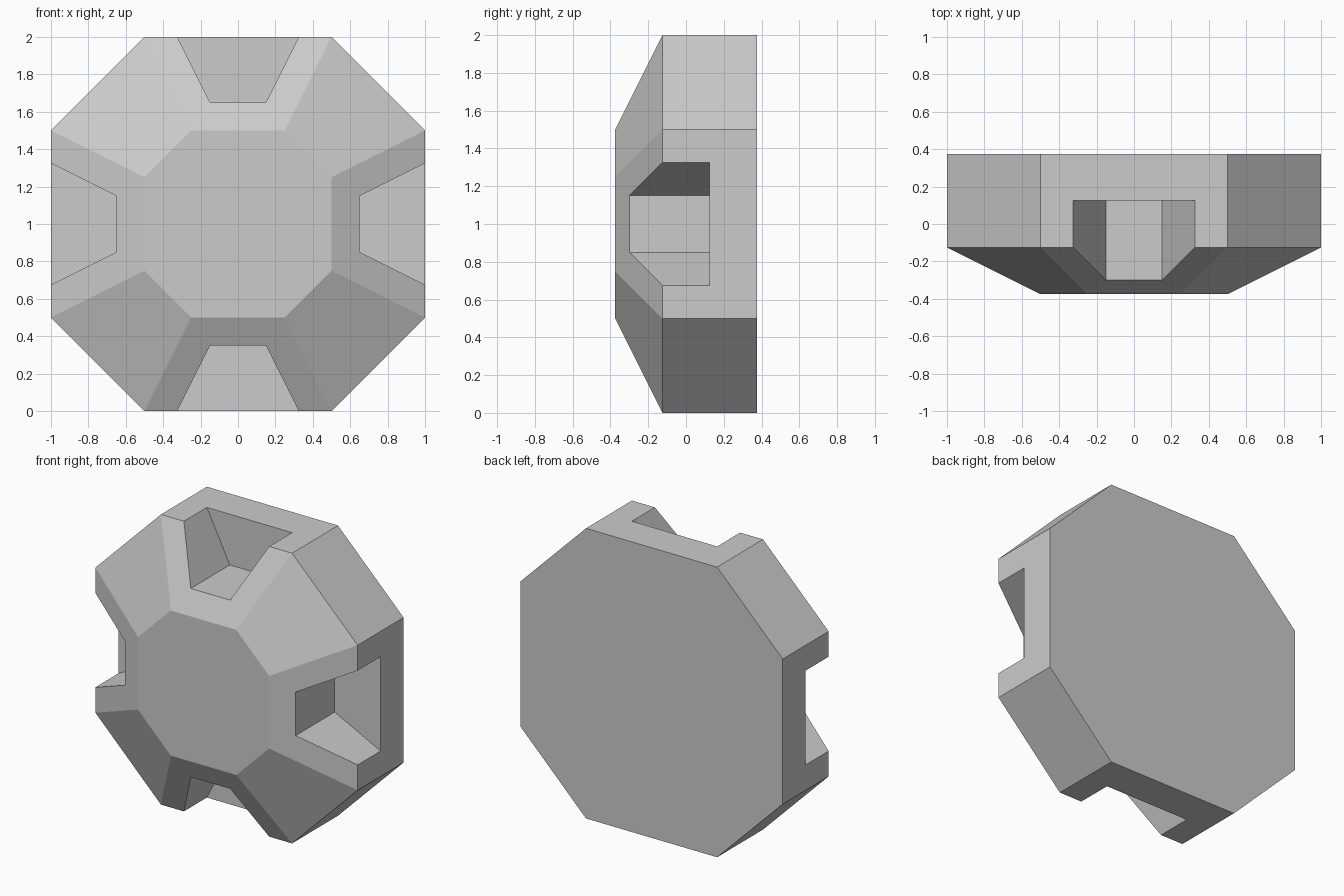
import bpy, bmesh
from mathutils import Matrix
from math import pi

if "Cube" in bpy.data.objects:
    bpy.data.objects.remove(bpy.data.objects["Cube"])


def loft(name, sections):
    """Closed solid through matching rings; each section is (y, [(x, z), ...])."""
    bm = bmesh.new()
    rings = [[bm.verts.new((x, y, z)) for x, z in pts] for y, pts in sections]
    n = len(rings[0])
    for a, b in zip(rings, rings[1:]):
        for i in range(n):
            j = (i + 1) % n
            bm.faces.new((a[i], a[j], b[j], b[i]))
    bm.faces.new(rings[0])
    bm.faces.new(rings[-1])
    bmesh.ops.recalc_face_normals(bm, faces=bm.faces)
    mesh = bpy.data.meshes.new(name)
    bm.to_mesh(mesh)
    bm.free()
    obj = bpy.data.objects.new(name, mesh)
    bpy.context.collection.objects.link(obj)
    return obj


def octagon(s):
    pts = [(1, -.5), (1, .5), (.5, 1), (-.5, 1), (-1, .5), (-1, -.5), (-.5, -1), (.5, -1)]
    return [(x * s, z * s) for x, z in pts]


# Octagonal block with a tapered front
body = loft("octagonal_block", [(-.375, octagon(.5)), (-.125, octagon(1)), (.375, octagon(1))])
body.location.z = 1

# Tapered grip notches on the four straight sides
notch = [(-.15, .65), (.15, .65), (.425, 1.2), (-.425, 1.2)]
cutters = []
for k in range(4):
    cutter = loft("notch_cutter", [(-.6, notch), (.125, notch)])
    cutter.data.transform(Matrix.Rotation(k * pi / 2, 4, 'Y'))
    cutter.location.z = 1
    cutter.hide_render = True
    cutters.append(cutter)
    mod = body.modifiers.new("notch", 'BOOLEAN')
    mod.operation = 'DIFFERENCE'
    mod.solver = 'EXACT'
    mod.object = cutter

# Apply the cuts and discard the cutters
bpy.context.view_layer.objects.active = body
for mod in list(body.modifiers):
    bpy.ops.object.modifier_apply(modifier=mod.name)
for cutter in cutters:
    bpy.data.objects.remove(cutter)
